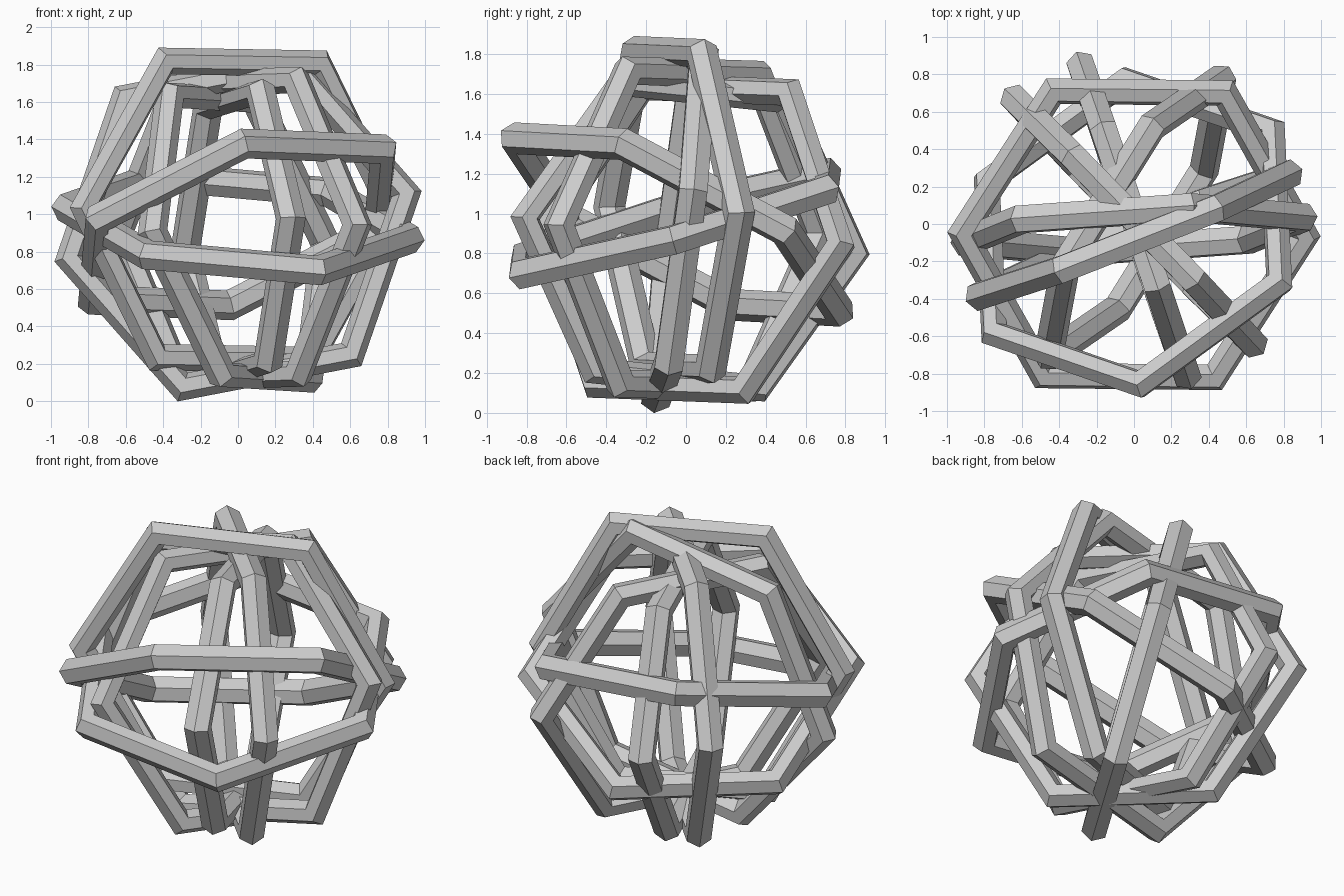
import bpy
from mathutils import Vector, Matrix

if "Cube" in bpy.data.objects:
    bpy.data.objects.remove(bpy.data.objects["Cube"])

RING_RADIUS = 0.92
TUBE_RADIUS = 0.082


def hex_ring(name, centre, corner, next_corner, length=1.0, height=1.0):
    """Six-sided ring with a six-sided tube; two corner directions set its plane."""
    x = Vector(corner).normalized()
    z = x.cross(Vector(next_corner)).normalized()
    y = z.cross(x)
    bpy.ops.mesh.primitive_torus_add(
        major_segments=6, minor_segments=6,
        major_radius=RING_RADIUS, minor_radius=TUBE_RADIUS)
    ring = bpy.context.object
    ring.name = name
    turn = Matrix((x * length, y * height, z)).transposed().to_4x4()
    ring.matrix_world = Matrix.Translation(centre) @ turn
    return ring


# Interlocked rings: name, centre, one corner, the neighbouring corner, size factors
RINGS = [
    # two nearly level rings
    ("upper_front_level_ring", (-.005, -.045, .945), (-.755, -.55, .03), (.105, -.85, .475)),
    ("lower_front_level_ring", (0, -.055, .95), (.94, -.01, -.085), (.49, .80, .18), 1, .99),
    # two upright rings facing the front
    ("top_upright_ring", (0, -.06, 1.02), (.865, .34, -.015), (.435, .14, .80), .965, .995),
    ("tilted_upright_ring", (0, -.03, .935), (.91, .065, .175), (.31, .12, .86), 1, .995),
    # three upright rings running front to back
    ("right_diagonal_ring", (0, .015, .922), (.625, -.64, .02), (.335, -.33, .77), .99, .985),
    ("middle_upright_ring", (0, .02, .89), (.29, -.85, .09), (.14, -.40, .78), .955, .91),
    ("left_diagonal_ring", (.005, .035, .875), (-.48, -.77, .03), (-.37, -.25, .77), .95, .965),
]

for ring_data in RINGS:
    hex_ring(*ring_data)
